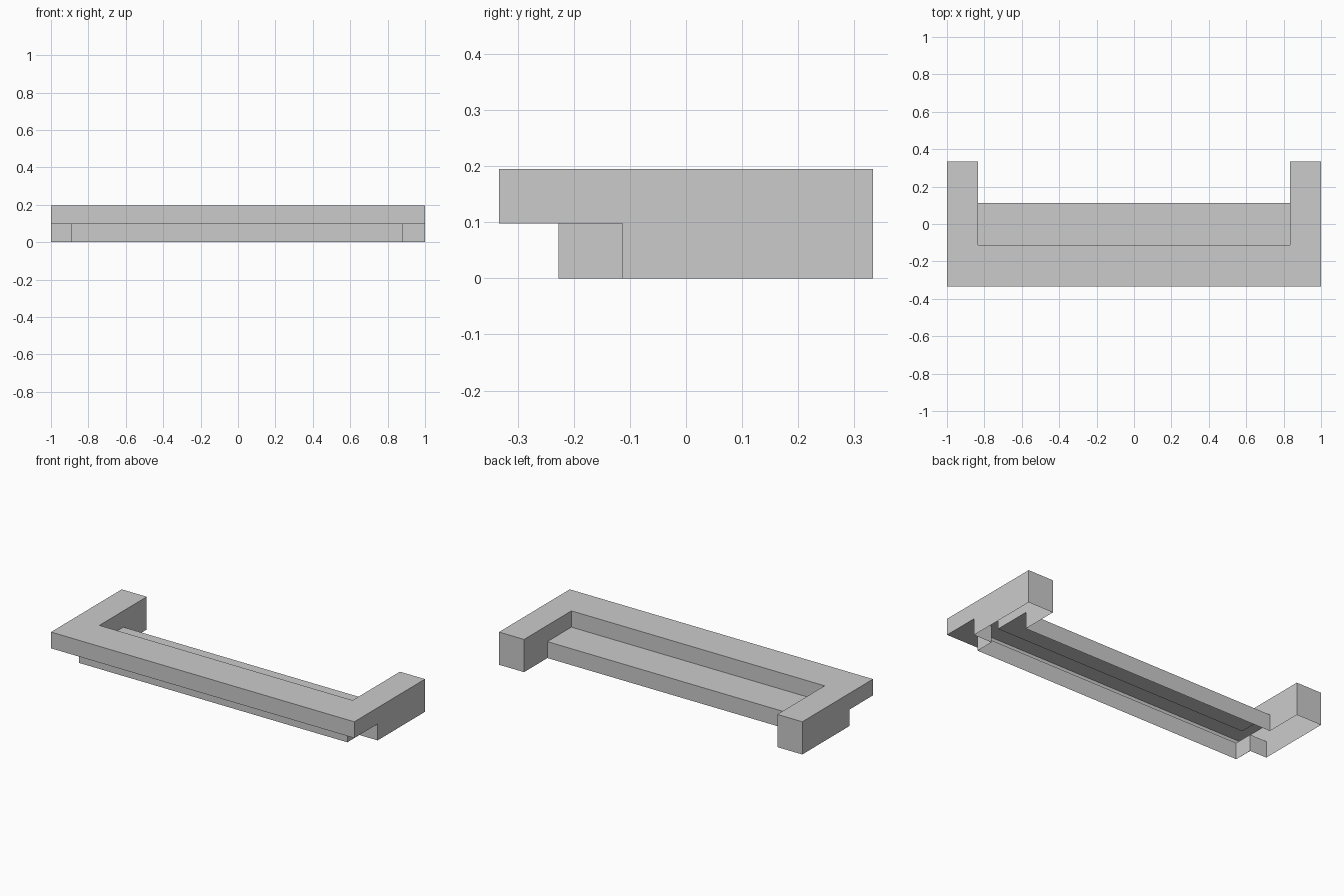
import bpy, bmesh, math

if "Cube" in bpy.data.objects:
    bpy.data.objects.remove(bpy.data.objects["Cube"])

FRONT, BACK = -0.333, 0.333      # overall depth
INNER, LEDGE = -0.113, 0.113     # inner face of front rail, rear edge of ledge
SKIRT = -0.227                   # recessed lower front face
ARM = 0.835                      # inner side of the arms
SL, SR = -0.89, 0.88             # ends of the recessed skirt
MID, TOP = 0.098, 0.195

bm = bmesh.new()


def cap(outline, z):
    """Flat face from an outline at height z."""
    return bm.faces.new([bm.verts.new((x, y, z)) for x, y in outline])


def walls(outline, z0, z1):
    """Vertical walls around a closed outline."""
    for (xa, ya), (xb, yb) in zip(outline, outline[1:] + outline[:1]):
        bm.faces.new([bm.verts.new(p) for p in
                      ((xa, ya, z0), (xb, yb, z0), (xb, yb, z1), (xa, ya, z1))])


# upper U-shaped frame
upper = [(-1, FRONT), (1, FRONT), (1, INNER), (1, BACK), (ARM, BACK), (ARM, LEDGE),
         (ARM, INNER), (-ARM, INNER), (-ARM, LEDGE), (-ARM, BACK), (-1, BACK), (-1, INNER)]
walls(upper, MID, TOP)
cap(upper, TOP)

# lower hollow skirt, open underneath
lower = [(SL, SKIRT), (SR, SKIRT), (SR, INNER), (1, INNER), (1, BACK), (ARM, BACK),
         (ARM, LEDGE), (-ARM, LEDGE), (-ARM, BACK), (-1, BACK), (-1, INNER), (SL, INNER)]
walls(lower, 0, MID)

# low ledge between the arms
cap([(-ARM, INNER), (ARM, INNER), (ARM, LEDGE), (-ARM, LEDGE)], MID)

# underside of the front overhang
cap([(-1, INNER), (SL, INNER), (SL, SKIRT), (SR, SKIRT),
     (SR, INNER), (1, INNER), (1, FRONT), (-1, FRONT)], MID)

# weld into one shell and merge coplanar faces
bmesh.ops.remove_doubles(bm, verts=bm.verts, dist=1e-4)
bmesh.ops.dissolve_limit(bm, angle_limit=math.radians(1), verts=bm.verts, edges=bm.edges)
bmesh.ops.recalc_face_normals(bm, faces=bm.faces)
if max(bm.faces, key=lambda f: f.calc_center_median().z).normal.z < 0:
    bmesh.ops.reverse_faces(bm, faces=bm.faces)

mesh = bpy.data.meshes.new("bumper_shell")
bm.to_mesh(mesh)
bm.free()
bpy.context.collection.objects.link(bpy.data.objects.new("bumper_shell", mesh))
